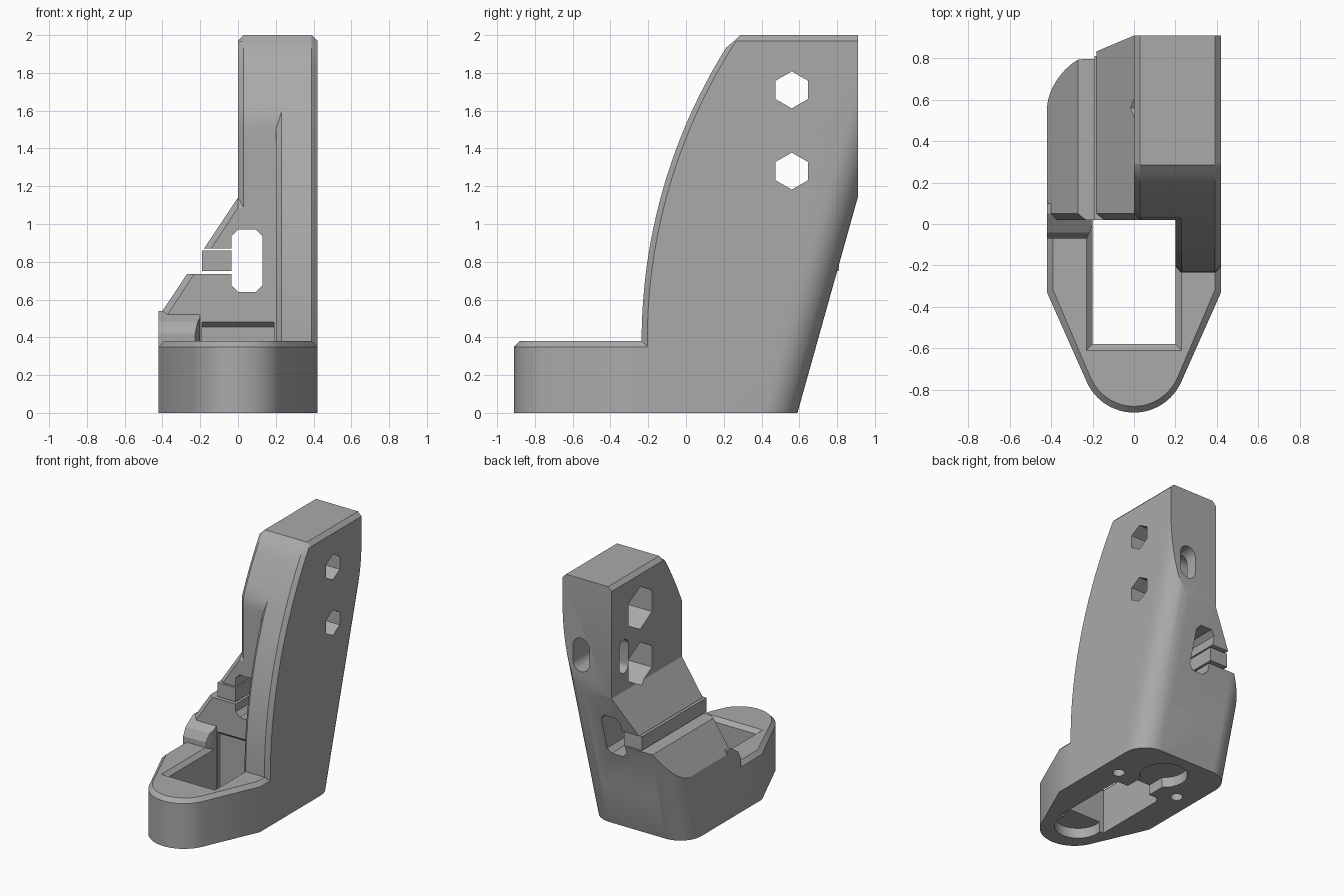
import bpy, bmesh, math
from mathutils import Vector

if "Cube" in bpy.data.objects:
    bpy.data.objects.remove(bpy.data.objects["Cube"], do_unlink=True)

grey = bpy.data.materials.new("plain grey")
grey.use_nodes = True
COLOUR = (0.4, 0.4, 0.4, 1)
grey.diffuse_color = COLOUR
grey.node_tree.nodes["Principled BSDF"].inputs["Base Color"].default_value = COLOUR

SLOPE = 0.28      # lean of the rear wall
CH = 0.03         # edge chamfer
W = 0.42          # half width


def loft(name, rings):
    """Closed solid through rings of equal point count."""
    bm = bmesh.new()
    vs = [[bm.verts.new(p) for p in ring] for ring in rings]
    n = len(vs[0])
    for a, b in zip(vs, vs[1:]):
        for i in range(n):
            j = (i + 1) % n
            bm.faces.new((a[i], a[j], b[j], b[i]))
    bm.faces.new(vs[0][::-1])
    bm.faces.new(vs[-1])
    bmesh.ops.recalc_face_normals(bm, faces=bm.faces)
    me = bpy.data.meshes.new(name)
    bm.to_mesh(me)
    bm.free()
    me.materials.append(grey)
    ob = bpy.data.objects.new(name, me)
    bpy.context.scene.collection.objects.link(ob)
    return ob


def box(name, x0, x1, y0, y1, z0, z1):
    base = [(x0, y0), (x1, y0), (x1, y1), (x0, y1)]
    return loft(name, [[(x, y, z) for x, y in base] for z in (z0, z1)])


def prism(name, pts, axis, lo, hi):
    """Extrude a 2D outline along one axis."""
    def put(p, t):
        q = list(p)
        q.insert("xyz".index(axis), t)
        return tuple(q)
    return loft(name, [[put(p, t) for p in pts] for t in (lo, hi)])


def combine(target, other, how):
    """Apply a boolean and remove the tool."""
    mod = target.modifiers.new("cut", "BOOLEAN")
    mod.operation, mod.solver, mod.object = how, "EXACT", other
    dg = bpy.context.evaluated_depsgraph_get()
    me = bpy.data.meshes.new_from_object(target.evaluated_get(dg))
    target.modifiers.clear()
    target.data = me
    bpy.data.objects.remove(other, do_unlink=True)


def ngon(cx, cy, r, n, start=0.0):
    return [(cx + r * math.cos(start + math.tau * i / n),
             cy + r * math.sin(start + math.tau * i / n)) for i in range(n)]


def arc(cx, cy, r, a0, a1, n):
    return [(cx + r * math.cos(math.radians(a0 + (a1 - a0) * i / n)),
             cy + r * math.sin(math.radians(a0 + (a1 - a0) * i / n))) for i in range(n + 1)]


def pill(cx, cy, w, h):
    r = w / 2
    return arc(cx, cy + h / 2 - r, r, 0, 180, 10) + arc(cx, cy - h / 2 + r, r, 180, 360, 10)


# Footprint: round nose, tapered front, rounded rear corners
R = 0.18
PLAN = (arc(0, -0.66, 0.25, -157, -23, 24) + [(W, -0.33)]
        + arc(W - R, 0.59 - R, R, 0, 90, 12) + arc(R - W, 0.59 - R, R, 90, 180, 12)
        + [(-W, -0.33)])


def plan_ring(z, inset=0.0):
    kx, ky = 1 - inset / W, 1 - inset / 0.91
    return [(x * kx, y * ky + (SLOPE * z if y > 0 else 0), z) for x, y in PLAN]


# Base tray with its chamfered pocket
body = loft("bracket_body", [plan_ring(0), plan_ring(0.35), plan_ring(0.38, CH)])


def pocket_ring(z, g):
    return [(-0.2 - g, -0.58 - g, z), (0.2 + g, -0.58 - g, z),
            (0.2 + g, 0.02, z), (-0.2 - g, 0.02, z)]


combine(body, loft("pocket", [pocket_ring(-0.1, 0), pocket_ring(0.35, 0),
                              pocket_ring(0.41, 2 * CH)]), "DIFFERENCE")

# Side profile with a bowed front edge
BOW = 2.92


def side_ring(x, inset, y_min):
    ring = [(x, 1.3, 0), (x, 1.3, 2 - inset)]
    front = []
    for i in range(25):
        z = 0.38 + (1.62 - inset) * i / 24
        y = -0.235 + BOW - math.sqrt(BOW ** 2 - (z - 0.38) ** 2)
        front.append((x, max(y, y_min) + inset, z))
    tip = front[-1]
    front[-1] = (x, tip[1], 2 - CH)
    front.append((x, tip[1] + CH, 2 - inset))
    return ring + front[::-1] + [(x, front[0][1], 0)]


def slab(name, x0, x1, y_min):
    return loft(name, [side_ring(x0, CH, y_min), side_ring(x0 + CH, 0, y_min),
                       side_ring(x1 - CH, 0, y_min), side_ring(x1, CH, y_min)])


upper = slab("side_wall", 0.2, W, -1)
combine(upper, slab("column", 0, W, 0.02), "UNION")


# Sloping shoulder beside the column
def shoulder_ring(y, i):
    return [(-W + i, y, 0), (-W + i, y, 0.51 - i / 2), (0, y, 1.14 - 1.8 * i),
            (0.15, y, 1.14 - 1.8 * i), (0.15, y, 0)]


combine(upper, loft("shoulder", [shoulder_ring(0.02, CH), shoulder_ring(0.02 + CH, 0),
                                 shoulder_ring(1.3, 0)]), "UNION")

# Small step where the shoulder meets the tray
STEP = [(-0.07, 0.3), (-0.07, 0.42), (-0.04, 0.48), (0.05, 0.54), (0.1, 0.54), (0.1, 0.3)]
step = prism("step", STEP, "x", -W, -0.2)
combine(step, prism("step_corner", [(-0.28, -0.2), (-0.19, -0.2), (-0.19, 0.02)],
                    "z", 0, 1), "DIFFERENCE")
combine(upper, step, "UNION")

# Trim to the leaning footprint and the flat rear face
combine(upper, loft("trim", [plan_ring(0), plan_ring(2.1)]), "INTERSECT")
combine(upper, box("rear_trim", -1, 1, 0.91, 2, -1, 3), "DIFFERENCE")
combine(body, upper, "UNION")

# Cable window and the slit leading to it
c = 0.035
x0, x1, z0, z1 = -0.035, 0.13, 0.64, 0.97
WINDOW = [(x0 + c, z0), (x1 - c, z0), (x1, z0 + c), (x1, z1 - c),
          (x1 - c, z1), (x0 + c, z1), (x0, z1 - c), (x0, z0 + c)]
cutters = [prism("window", WINDOW, "y", -0.1, 1.2),
           box("slit", -0.6, 0.0, -0.1, 1.2, 0.735, 0.87)]

# Hexagonal bolt holes with nut pockets
for z in (1.28, 1.71):
    cutters += [prism("bolt_hole", ngon(0.56, z, 0.098, 6, math.pi / 2), "x", 0.1, 1),
                prism("nut_pocket", ngon(0.56, z, 0.165, 6, math.pi / 2), "x", -0.5, 0.2)]

# Cable passage turning from the rear to the side
cutters += [prism("rear_passage", pill(0.26, 1.41, 0.14, 0.26), "y", 0.7, 1.2),
            prism("side_passage", pill(0.76, 1.41, 0.11, 0.26), "x", -0.5, 0.26)]

# Underside: round recesses, neck, screw holes and the pocket undercut
for y in (-0.62, 0.33):
    cutters.append(prism("foot_recess", ngon(0, y, 0.17, 40), "z", -0.1, 0.08))
for s in (-1, 1):
    cutters.append(prism("screw_hole", ngon(0.27 * s, 0.15, 0.045, 20), "z", -0.1, 0.2))
cutters += [box("neck", -0.1, 0.1, -0.01, 0.3, -0.1, 0.08),
            prism("undercut", [(0.0, -0.1), (0.05, -0.1), (0.05, 0.455), (0.02, 0.48), (0, 0.48)],
                  "x", -0.19, 0.19)]
for tool in cutters:
    combine(body, tool, "DIFFERENCE")

# Loose bar filling the slit
bar = box("slit_bar", -0.19, -0.035, 0.02, 0.81, 0.752, 0.86)

for ob in (body, bar):
    bpy.ops.object.select_all(action="DESELECT")
    ob.select_set(True)
    bpy.context.view_layer.objects.active = ob
    bpy.ops.object.shade_smooth_by_angle(angle=math.radians(25))
